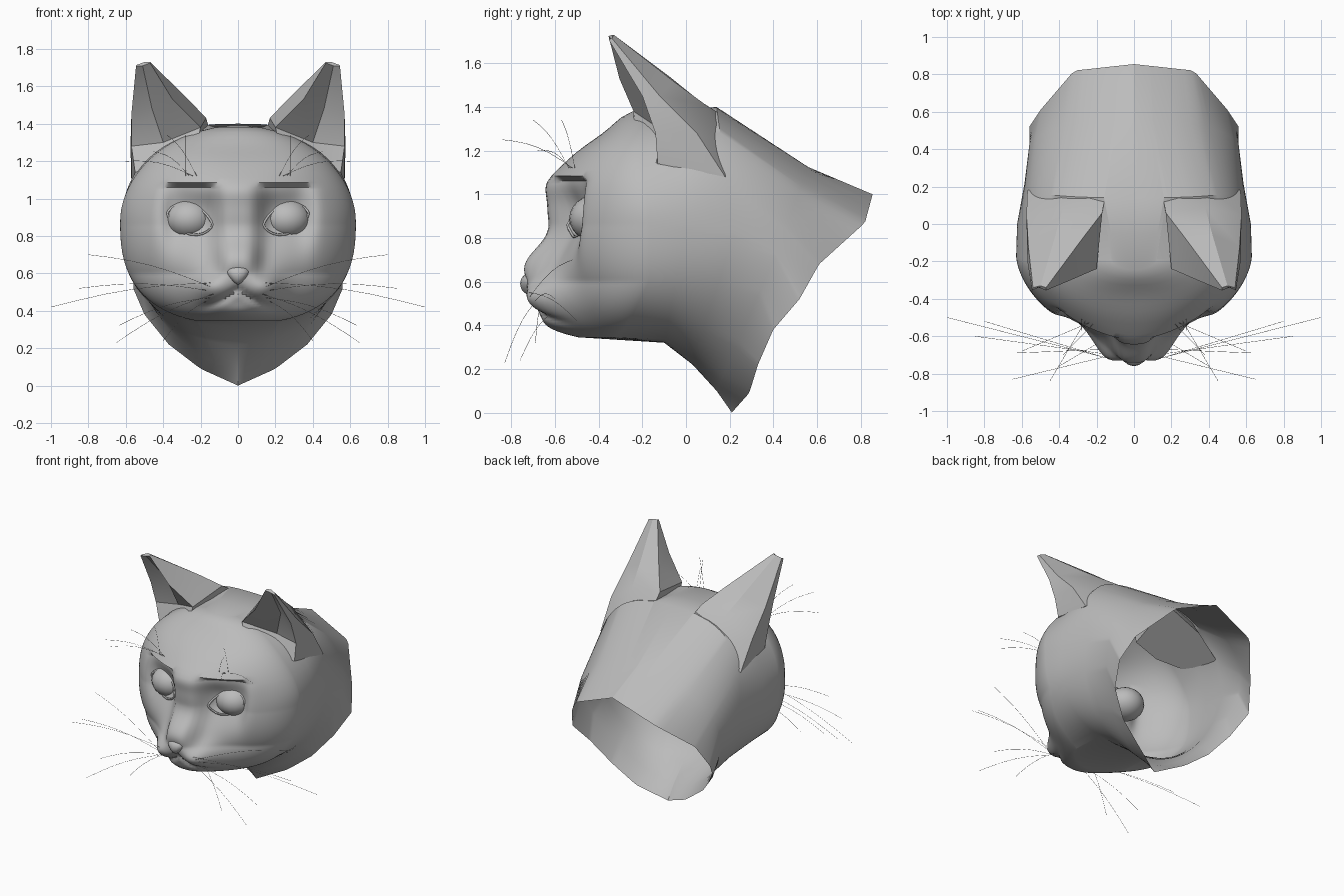
import bpy, bmesh
from math import sin, cos, pi, exp, tanh, atan2
from mathutils import Vector

if "Cube" in bpy.data.objects:
    bpy.data.objects.remove(bpy.data.objects["Cube"])

grey = bpy.data.materials.new("plain grey")
grey.use_nodes = True
grey.diffuse_color = (0.5, 0.5, 0.5, 1)
grey.node_tree.nodes["Principled BSDF"].inputs["Base Color"].default_value = (0.5, 0.5, 0.5, 1)

MID, HALF_W, HALF_H = 0.86, 0.63, 0.53


def finish(name, bm, angle=40):
    """Turn a bmesh into a shaded object."""
    bmesh.ops.recalc_face_normals(bm, faces=bm.faces)
    mesh = bpy.data.meshes.new(name)
    bm.to_mesh(mesh)
    bm.free()
    mesh.materials.append(grey)
    ob = bpy.data.objects.new(name, mesh)
    bpy.context.collection.objects.link(ob)
    bpy.ops.object.select_all(action="DESELECT")
    ob.select_set(True)
    bpy.context.view_layer.objects.active = ob
    bpy.ops.object.shade_smooth_by_angle(angle=angle * pi / 180)


def tube(name, paths, radius, cyclic=False):
    """Thin strands or rims along point paths."""
    curve = bpy.data.curves.new(name, "CURVE")
    curve.dimensions = "3D"
    curve.bevel_depth = radius
    curve.bevel_resolution = 0
    for path in paths:
        spline = curve.splines.new("POLY")
        spline.points.add(len(path) - 1)
        for p, co in zip(spline.points, path):
            p.co = (*co, 1)
        spline.use_cyclic_u = cyclic
    curve.materials.append(grey)
    bpy.context.collection.objects.link(bpy.data.objects.new(name, curve))


def skin(bm, outlines):
    """Join closed outlines of equal length with quads; returns the vertex rows."""
    rows = [[v if isinstance(v, bmesh.types.BMVert) else bm.verts.new(v) for v in o] for o in outlines]
    for a, b in zip(rows, rows[1:]):
        for i in range(len(a)):
            j = (i + 1) % len(a)
            bm.faces.new((a[i], a[j], b[j], b[i]))
    return rows


def power(z):
    """Roundness of the head outline: fuller cheeks, rounder crown."""
    return 2.25 - 0.25 * tanh((z - MID) / 0.12)


def bump(x, z, cx, cz, sx, sz, amount, n=2):
    return amount * exp(-abs((x - cx) / sx) ** n - ((z - cz) / sz) ** 2)


def half_width(z):
    p = power(z)
    return HALF_W * max(0, 1 - (abs(z - MID) / HALF_H) ** p) ** (1 / p)


def face_y(x, z):
    """Depth of the face: a dome with muzzle, nose bridge, sockets and mouth."""
    x = abs(x)
    p = power(z)
    r = (x / HALF_W) ** p + (abs(z - MID) / HALF_H) ** p
    out = 0.17 + 0.43 * max(0, 1 - r) ** 0.6
    out += 0.5 * max(0, 0.6 - z) + 0.1 * max(0, z - MID)
    out += bump(x, z, 0, 0.5, 0.25, 0.17, 0.14, 3)      # muzzle
    out += bump(x, z, 0, 0.38, 0.16, 0.06, 0.07)        # chin
    out += bump(x, z, 0.15, 0.53, 0.08, 0.08, 0.065)    # whisker pads
    out += bump(x, z, 0, 1.3, 0.35, 0.1, -0.07)         # crown slope
    out += bump(x, z, 0, 1.05, 0.3, 0.08, 0.05)         # brow
    out += bump(x, z, 0, 0.92, 0.13, 0.09, 0.025, 4)    # bridge root
    out += bump(x, z, 0, 0.68, 0.11, 0.12, 0.11, 4)     # nose bridge
    if z < 1.07:
        out += bump(x, z, 0.25, 0.92, 0.14, 0.19, -0.1, 4)
    lip = 0.52 - 0.9 * x + 2 * x * x
    fade = exp(-(x / 0.2) ** 6)
    return 0.025 * fade * exp(-((z - lip) / 0.022) ** 2) - out


# Face: horizontal slices, with a close pair of rows at the brow ledge
bm = bmesh.new()
COLS = 72
levels = [0.345 + (1.06 - 0.345) * i / 60 for i in range(61)]
levels += [1.085 + (1.38 - 1.085) * i / 11 for i in range(12)]
grid = []
for z in levels:
    xs = [half_width(z) * sin(pi * (c / COLS - 0.5)) for c in range(COLS + 1)]
    grid.append([bm.verts.new((x, face_y(x, z), z)) for x in xs])
for low, high in zip(grid, grid[1:]):
    for c in range(COLS):
        bm.faces.new((low[c], low[c + 1], high[c + 1], high[c]))

# Skull rings (top y z, side x y z, bottom y z, upper and lower fullness)
rings = [
    (-0.05, 1.385, 0.625, 0.0, 0.85, -0.1, 0.32, 0.9, 0.8),
    (0.14, 1.4, 0.585, 0.22, 0.82, 0.03, 0.22, 0.72, 0.95),
    (0.56, 1.125, 0.56, 0.42, 0.74, 0.14, 0.1, 1.05, 1.15),
]
# Ragged neck opening, half outline from nape to throat
opening = [(0, 0.855, 1.0), (0.32, 0.82, 0.87), (0.5, 0.61, 0.68), (0.56, 0.52, 0.52),
           (0.5, 0.4, 0.38), (0.37, 0.33, 0.22), (0.2, 0.29, 0.09), (0, 0.21, 0.0)]
opening_angles = [atan2(x / 0.56, (z - 0.54) / 0.5) for x, y, z in opening]


def ring_point(ring, t):
    ty, tz, sx, sy, sz, by, bz, upper, lower = ring
    c, s = cos(t), sin(t)
    n = upper if c > 0 else lower
    ey, ez = (ty, tz) if c > 0 else (by, bz)
    k = abs(c) ** n
    x = sx * abs(s) ** n * (1 if s > 0 else -1)
    return (x, sy + (ey - sy) * k, sz + (ez - sz) * k)


def opening_point(t):
    a = abs(t)
    i = max(k for k in range(len(opening) - 1) if opening_angles[k] <= a)
    f = (a - opening_angles[i]) / (opening_angles[i + 1] - opening_angles[i])
    p = Vector(opening[i]).lerp(Vector(opening[i + 1]), min(f, 1))
    return (p.x if t > 0 else -p.x, p.y, p.z)


loop = grid[0] + [row[-1] for row in grid[1:]] + grid[-1][-2::-1]
loop += [row[0] for row in grid[-2:0:-1]]
angles = []
for v in loop:
    x, dz = v.co.x / HALF_W, (v.co.z - MID) / HALF_H
    n = power(v.co.z) / 2
    t = atan2(abs(x) ** n, abs(dz) ** n * (1 if dz > 0 else -1))
    angles.append(t if x > 0 else -t)
outlines = [[ring_point(ring, t) for t in angles] for ring in rings]
skin(bm, [loop] + outlines + [[opening_point(t) for t in angles]])
finish("head_and_neck", bm)

# Ears: rings of inner edge, three back points, outer edge, hollow
ear_rings = [
    [(0.22, -0.24, 1.28), (0.15, 0.17, 1.36), (0.4, 0.2, 1.22), (0.57, 0.18, 1.08),
     (0.55, -0.13, 1.14), (0.38, -0.22, 1.2)],
    [(0.2, -0.24, 1.38), (0.17, 0.06, 1.43), (0.38, 0.09, 1.41), (0.575, 0.05, 1.28),
     (0.57, -0.14, 1.28), (0.4, -0.12, 1.3)],
    [(0.35, -0.305, 1.53), (0.27, -0.07, 1.535), (0.42, -0.06, 1.52), (0.565, -0.12, 1.45),
     (0.57, -0.2, 1.45), (0.46, -0.16, 1.48)],
    [(0.47, -0.355, 1.725), (0.47, -0.34, 1.73), (0.5, -0.33, 1.73), (0.54, -0.34, 1.715),
     (0.545, -0.355, 1.71), (0.51, -0.34, 1.71)],
]
for side, label in ((1, "left"), (-1, "right")):
    bm = bmesh.new()
    rows = skin(bm, [[(x * side, y, z) for x, y, z in pts] for pts in ear_rings])
    bm.faces.new(rows[-1])
    bm.faces.new(rows[0])
    finish(label + "_ear", bm, 30)

    # Eyeball and almond lid that follows the face
    bm = bmesh.new()
    bmesh.ops.create_uvsphere(bm, u_segments=20, v_segments=12, radius=1)
    for v in bm.verts:
        v.co = Vector((v.co.x * 0.13 + side * 0.26, v.co.y * 0.13 - 0.405, v.co.z * 0.11 + 0.89))
    finish(label + "_eye", bm)
    lid = []
    for i in range(20):
        a = 2 * pi * i / 20
        x = 0.257 + 0.12 * cos(a)
        z = 0.89 + 0.08 * sin(a) * abs(sin(a)) ** 0.4 + 0.03 * cos(a)
        lid.append((side * x, face_y(x, z) - 0.003, z))
    tube(label + "_eyelid", [lid], 0.007, True)

# Mouth cavity behind the lips, seen through the neck opening
bm = bmesh.new()
cavity = [(-0.58, 0.47, 0.14, 0.03), (-0.42, 0.5, 0.15, 0.07), (-0.28, 0.55, 0.11, 0.07)]
rows = skin(bm, [[(w * cos(k * pi / 4), y, z + h * sin(k * pi / 4)) for k in range(8)]
                 for y, z, w, h in cavity])
bm.faces.new(rows[-1])
finish("mouth_cavity", bm)

# Nose: wide top wedge narrowing to a rounded tip
bm = bmesh.new()
bmesh.ops.create_uvsphere(bm, u_segments=12, v_segments=8, radius=1)
for v in bm.verts:
    taper = 0.65 + 0.35 * v.co.z
    v.co = Vector((v.co.x * 0.085 * taper, v.co.y * 0.045 - 0.715, v.co.z * 0.05 + 0.59))
finish("nose", bm)

# Whiskers: cheek strands droop, brow strands arch
cheek_ends = [(0.998, -0.5, 0.42), (0.8, -0.52, 0.7), (0.85, -0.6, 0.52),
              (0.65, -0.83, 0.23), (0.64, -0.69, 0.32), (0.4, -0.76, 0.24)]
brow_ends = [(0.38, -0.7, 1.34), (0.6, -0.68, 1.2), (0.45, -0.84, 1.25), (0.28, -0.57, 1.34)]


def strand(x, z, end, side):
    a, b = Vector((x, face_y(x, z), z)), Vector(end)
    pts = [a.lerp(b, i / 6) + Vector((0, 0, 0.03 * sin(pi * i / 6))) for i in range(7)]
    return [(p.x * side, p.y, p.z) for p in pts]


strands = []
for side in (1, -1):
    for i, end in enumerate(cheek_ends):
        strands.append(strand(0.13 + 0.02 * (i % 3), 0.55 - 0.02 * i, end, side))
    for i, end in enumerate(brow_ends):
        strands.append(strand(0.22 + 0.02 * i, 1.12, end, side))
tube("whiskers", strands, 0.001)
